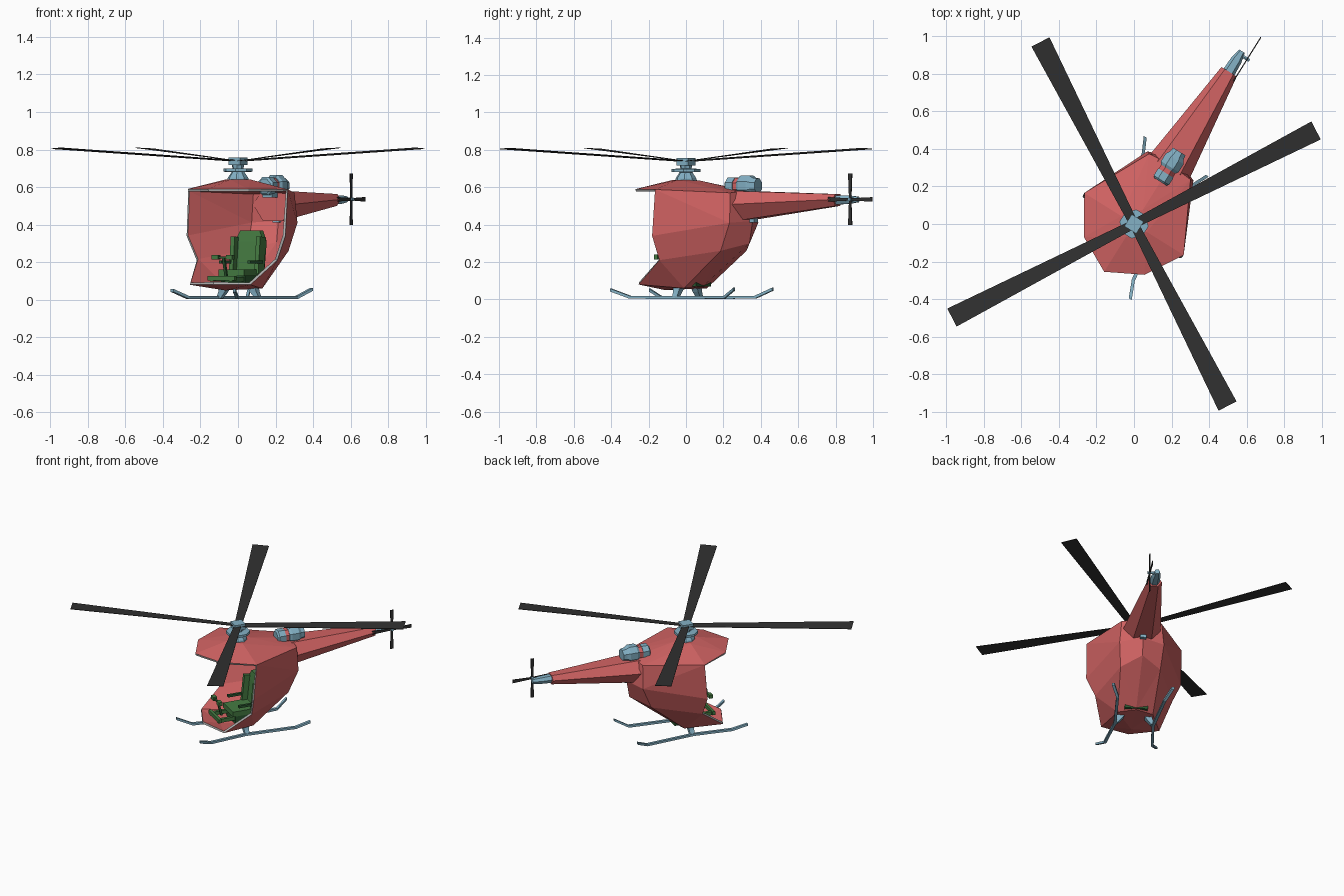
import bpy, bmesh, math
from mathutils import Vector, Matrix

cube = bpy.data.objects.get("Cube")
if cube:
    bpy.data.objects.remove(cube)

HEADING = math.radians(-32)


def material(name, rgb):
    m = bpy.data.materials.new(name)
    m.use_nodes = True
    m.diffuse_color = (*rgb, 1)
    m.node_tree.nodes["Principled BSDF"].inputs["Base Color"].default_value = (*rgb, 1)
    return m


RED = material("red paint", (0.64, 0.125, 0.125))
BLUE = material("pale blue metal", (0.23, 0.44, 0.56))
BLACK = material("blade black", (0.03, 0.03, 0.03))
GREY = material("frame grey", (0.45, 0.45, 0.45))
GREEN = material("seat green", (0.06, 0.2, 0.055))
DARK = material("dark green", (0.025, 0.1, 0.03))


def finish(name, bm, mats, mirror=False, turn=HEADING):
    bmesh.ops.recalc_face_normals(bm, faces=bm.faces)
    me = bpy.data.meshes.new(name)
    bm.to_mesh(me)
    bm.free()
    ob = bpy.data.objects.new(name, me)
    bpy.context.collection.objects.link(ob)
    for m in mats:
        me.materials.append(m)
    ob.rotation_euler.z = turn
    if mirror:
        ob.modifiers.new("mirror", 'MIRROR')
    return ob


def loft(name, rings, mat, mirror=False, turn=HEADING):
    """Skin a list of equal point rings and cap both ends."""
    bm = bmesh.new()
    rows = [[bm.verts.new(p) for p in r] for r in rings]
    n = len(rows[0])
    for a, b in zip(rows, rows[1:]):
        for i in range(n):
            j = (i + 1) % n
            bm.faces.new((a[i], a[j], b[j], b[i]))
    bm.faces.new(rows[0])
    bm.faces.new(rows[-1])
    return finish(name, bm, [mat], mirror, turn)


def ring(c, ra, rb, axis, n=8):
    """Regular ring around c, perpendicular to the axis."""
    out = []
    for i in range(n):
        t = math.tau * (i + 0.5) / n
        a, b = ra * math.cos(t), rb * math.sin(t)
        d = {'x': (0, a, b), 'y': (a, 0, b), 'z': (a, b, 0)}[axis]
        out.append(Vector(c) + Vector(d))
    return out


def lathe(name, steps, mat, axis='z', base=(0, 0, 0), n=8):
    """steps: (position along axis, radius)."""
    k = 'xyz'.index(axis)
    rings = []
    for pos, r in steps:
        c = Vector(base)
        c[k] = pos
        rings.append(ring(c, r, r, axis, n))
    return loft(name, rings, mat)


def box(name, c, s, mat, mirror=False, tilt=0):
    bm = bmesh.new()
    mt = Matrix.Translation(c) @ Matrix.Rotation(tilt, 4, 'X') @ Matrix.Diagonal((*s, 1))
    bmesh.ops.create_cube(bm, size=1, matrix=mt)
    return finish(name, bm, [mat], mirror)


# Cabin shell: one open half, mirrored and thickened, with a grey window rim
P = {
    'peak': (0, 0, .64), 'peak_side': (.08, 0, .64), 'peak_back': (0, .09, .635),
    'roof_nose': (0, -.3, .59), 'roof_corner': (.19, -.2, .59), 'roof_side': (.312, 0, .588),
    'roof_rear': (.13, .36, .57), 'roof_tail': (0, .37, .58), 'peak_front': (0, -.08, .64),
    'mid_side': (.31, -.02, .34), 'mid_rear': (.145, .365, .41), 'mid_tail': (0, .42, .42),
    'low_side': (.253, -.01, .21), 'low_rear': (.13, .3, .26), 'low_tail': (0, .4, .3),
    'sill': (.19, -.18, .08), 'belly_side': (.115, .06, .06), 'belly_tail': (0, .1, .065),
    'sill_nose': (0, -.25, .08), 'keel': (0, -.13, .05),
}
FACES = [
    'peak_front peak_side peak', 'peak peak_side peak_back',
    'roof_nose roof_corner peak_front', 'roof_corner peak_side peak_front',
    'roof_corner roof_side peak_side', 'roof_side roof_rear peak_side',
    'peak_side roof_rear peak_back', 'roof_rear roof_tail peak_back',
    'roof_side mid_side mid_rear', 'roof_side mid_rear roof_rear',
    'roof_rear mid_rear mid_tail roof_tail',
    'mid_side low_side low_rear mid_rear', 'mid_rear low_rear low_tail mid_tail',
    'low_side sill belly_side', 'low_side belly_side low_rear',
    'low_rear belly_side belly_tail', 'low_rear belly_tail low_tail',
    'sill sill_nose keel', 'sill keel belly_side', 'keel belly_tail belly_side',
]
bm = bmesh.new()
verts = {k: bm.verts.new(p) for k, p in P.items()}
for f in FACES:
    bm.faces.new([verts[k] for k in f.split()])
bmesh.ops.recalc_face_normals(bm, faces=bm.faces)
cabin = finish("cabin_shell", bm, [RED, GREY], True)
if max(cabin.data.polygons, key=lambda p: p.center.z).normal.z < 0:
    cabin.data.flip_normals()
shell = cabin.modifiers.new("thickness", 'SOLIDIFY')
shell.thickness = 0.014
shell.offset = -1
shell.material_offset_rim = 1


# Tail boom and its end fitting
def boom_ring(y, w, top, bottom):
    mid = bottom + (top - bottom) * .55
    return [(w * .55, y, top), (w, y, mid), (w * .5, y, bottom),
            (-w * .5, y, bottom), (-w, y, mid), (-w * .55, y, top)]


loft("tail_boom", [boom_ring(.35, .125, .58, .42), boom_ring(.956, .048, .563, .5)], RED)
loft("tail_fitting", [boom_ring(.95, .034, .557, .507), boom_ring(1.03, .03, .555, .512),
                      boom_ring(1.085, .018, .55, .52)], BLUE)
lathe("tail_rotor_shaft", [(0, .01), (.06, .01)], BLUE, 'x', (0, 1.064, .535), 6)
for name, d in (("tail_rotor_upright", Vector((0, 0, 1))), ("tail_rotor_level", Vector((0, 1, 0)))):
    side = Vector((0, d.z, d.y))
    hub = Vector((.046, 1.064, .535))
    rings = []
    for t, w in ((-.138, .012), (0, .006), (.138, .012)):
        c = hub + d * t
        rings.append([c + side * a * w + Vector((b * .003, 0, 0))
                      for a, b in ((-1, -1), (1, -1), (1, 1), (-1, 1))])
    loft(name, rings, BLACK)

# Engine on the rear deck and exhaust through the rear wall
lathe("engine_front", [(.265, .04), (.275, .052), (.32, .052)], BLUE, 'y', (0, 0, .605))
lathe("engine_band", [(.32, .048), (.345, .048)], RED, 'y', (0, 0, .605))
lathe("engine_rear", [(.345, .05), (.36, .06), (.41, .06), (.43, .046), (.455, .042)],
      BLUE, 'y', (0, 0, .608))
box("engine_mount", (0, .35, .57), (.06, .11, .05), BLUE)
box("exhaust", (0, .41, .44), (.04, .06, .055), BLUE)

# Main rotor mast, hub and four coned blades
lathe("rotor_mast", [(.62, .062), (.65, .055), (.68, .034), (.682, .078), (.698, .078),
                     (.7, .03), (.722, .034), (.735, .022)], BLUE)
box("rotor_hub", (0, 0, .737), (.075, .075, .04), BLUE)
for i in range(4):
    rings = []
    for r, w, z in ((.03, .024, .742), (1.09, .054, .808)):
        rings.append([(r, -w, z - .005), (r, w, z), (r, w, z + .003), (r, -w, z - .002)])
    loft(f"rotor_blade_{i + 1}", rings, BLACK, turn=math.radians(27.2 + 90 * i))

# Landing skids and legs
skid = ((.195, -.35, .05), (.155, -.255, .012), (.125, 0, .011), (.155, .34, .012), (.195, .425, .055))
loft("skids", [ring(c, .013, .011, 'y', 4) for c in skid], BLUE, True)
loft("skid_legs", [ring(c, a, b, 'z', 4) for c, a, b in
                   (((.075, .01, .09), .04, .035), ((.1, .01, .04), .028, .024),
                    ((.122, .01, .008), .02, .02))], BLUE, True)

# Pilot seat with side bolsters, foot frame and control sticks
box("seat_base", (0, .03, .1), (.15, .16, .06), DARK)
box("seat_cushion", (0, .02, .145), (.16, .18, .035), GREEN)
loft("seat_back", [[(-w, y, z), (w, y, z), (w, y + .035, z), (-w, y + .035, z)]
                   for w, y, z in ((.085, .09, .12), (.09, .11, .31), (.06, .12, .37))], GREEN)
box("seat_bolsters", (.08, .095, .235), (.025, .06, .2), GREEN, True, -.1)
box("armrests", (.09, .03, .2), (.018, .13, .016), DARK, True)
box("foot_rails", (.06, -.1, .11), (.02, .14, .025), GREEN, True)
box("foot_bar", (0, -.16, .115), (.17, .02, .025), GREEN)
box("control_stick", (0, -.13, .17), (.014, .014, .11), DARK, False, .25)
box("control_grips", (.045, -.15, .227), (.04, .025, .025), GREEN, True)
box("control_bar", (0, -.15, .225), (.09, .012, .012), DARK)
